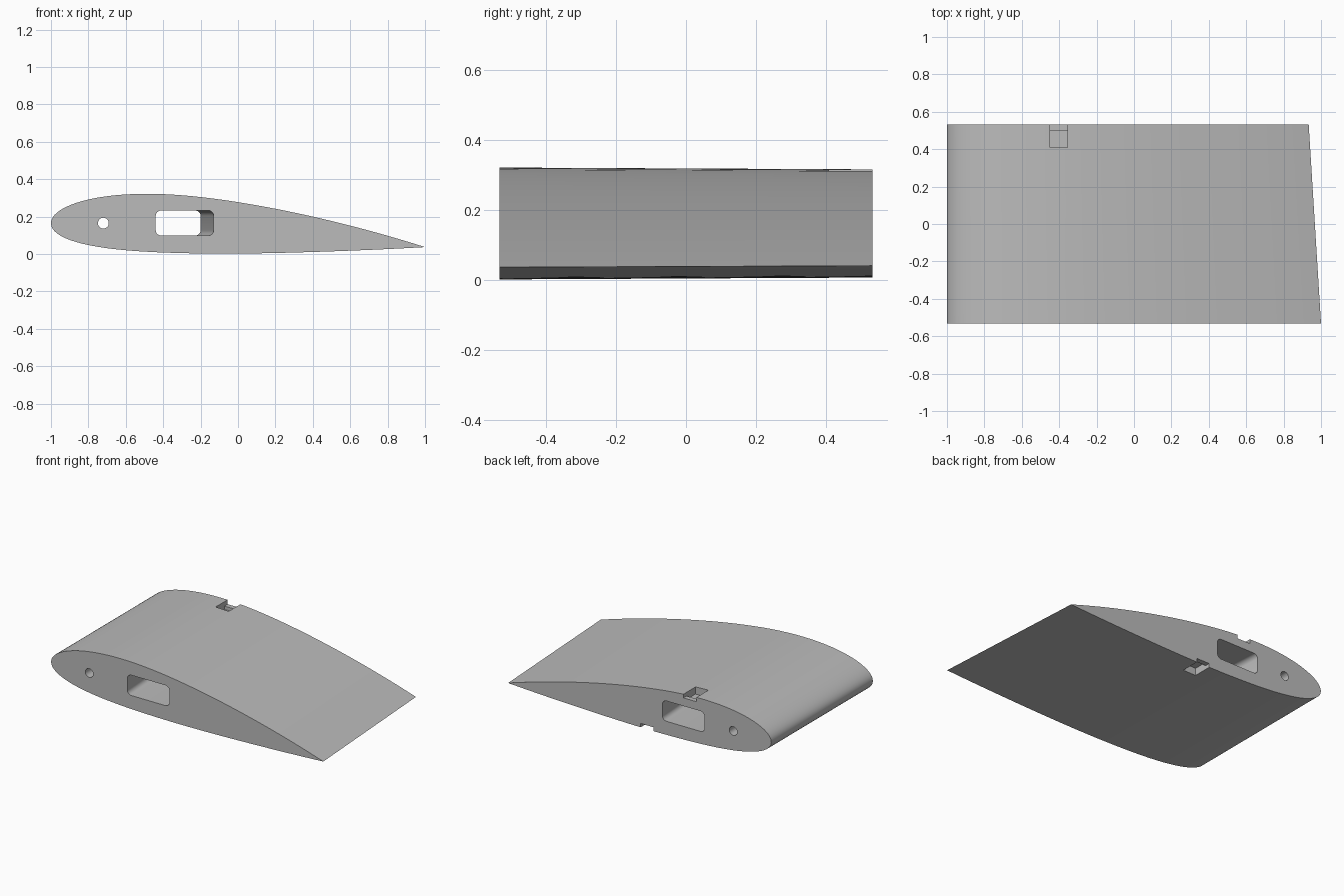
import bpy, bmesh, math

if "Cube" in bpy.data.objects:
    bpy.data.objects.remove(bpy.data.objects["Cube"], do_unlink=True)

HALF_SPAN = 0.533
NOSE_Z = 0.165

grey = bpy.data.materials.new("plain grey")
grey.use_nodes = True
colour = (0.5, 0.5, 0.5, 1)
grey.diffuse_color = colour
grey.node_tree.nodes["Principled BSDF"].inputs["Base Color"].default_value = colour


def loft(name, front, back, y0, y1):
    """Solid between two outlines of (x, z) points."""
    bm = bmesh.new()
    a = [bm.verts.new((x, y0, z)) for x, z in front]
    b = [bm.verts.new((x, y1, z)) for x, z in back]
    bm.faces.new(a)
    bm.faces.new(b[::-1])
    for i in range(len(a)):
        j = (i + 1) % len(a)
        bm.faces.new((a[i], b[i], b[j], a[j]))
    bmesh.ops.recalc_face_normals(bm, faces=bm.faces)
    mesh = bpy.data.meshes.new(name)
    bm.to_mesh(mesh)
    bm.free()
    mesh.materials.append(grey)
    obj = bpy.data.objects.new(name, mesh)
    bpy.context.collection.objects.link(obj)
    return obj


def airfoil(chord, steps=48):
    """Cambered section, nose at x = -1, drooping towards the tail."""
    upper, lower = [], []
    for i in range(steps + 1):
        t = (1 - math.cos(math.pi * i / steps)) / 2
        half = 0.78 * (0.2969 * math.sqrt(t) - 0.126 * t - 0.3516 * t**2
                       + 0.2843 * t**3 - 0.1036 * t**4)
        p, m = 0.4, 0.02
        d = p if t < p else 1 - p
        camber = m / d**2 * ((1 - 2 * p if t >= p else 0) + 2 * p * t - t * t)
        mid = camber - 0.064 * t
        x = -1 + chord * t
        upper.append((x, NOSE_Z + chord * (mid + half)))
        lower.append((x, NOSE_Z + chord * (mid - half)))
    return upper + lower[-2:0:-1]


def rounded_box(x0, x1, z0, z1, r, steps=6):
    points = []
    corners = ((x1 - r, z1 - r), (x0 + r, z1 - r), (x0 + r, z0 + r), (x1 - r, z0 + r))
    for k, (cx, cz) in enumerate(corners):
        for i in range(steps + 1):
            a = math.pi / 2 * (k + i / steps)
            points.append((cx + r * math.cos(a), cz + r * math.sin(a)))
    return points


def box(name, x0, x1, z0, z1, y0, y1):
    outline = [(x0, z0), (x1, z0), (x1, z1), (x0, z1)]
    return loft(name, outline, outline, y0, y1)


wing = loft("wing_section", airfoil(2.0), airfoil(1.934), -HALF_SPAN, HALF_SPAN)

# Slanted spar tunnel, extended a little past both ends
over = 0.05
slide = 0.07 * over / (2 * HALF_SPAN)
spar = loft("spar_cutter",
            rounded_box(-0.44 + slide, -0.13 + slide, 0.098, 0.233, 0.03),
            rounded_box(-0.51 - slide, -0.20 - slide, 0.098, 0.233, 0.03),
            -HALF_SPAN - over, HALF_SPAN + over)

# Straight round rod hole
ring = [(-0.72 + 0.029 * math.cos(math.tau * i / 32),
         0.165 + 0.029 * math.sin(math.tau * i / 32)) for i in range(32)]
rod = loft("rod_cutter", ring, ring, -HALF_SPAN - over, HALF_SPAN + over)

# Stepped latch notches at the back end, one above and one below
cutters = [
    spar, rod,
    box("top_pocket_cutter", -0.45, -0.355, 0.265, 0.4, 0.408, 0.5),
    box("top_lip_cutter", -0.45, -0.355, 0.287, 0.41, 0.49, 0.6),
    box("bottom_pocket_cutter", -0.135, -0.04, -0.1, 0.055, 0.408, 0.5),
    box("bottom_lip_cutter", -0.135, -0.04, -0.11, 0.033, 0.49, 0.6),
]

bpy.ops.object.select_all(action="DESELECT")
wing.select_set(True)
bpy.context.view_layer.objects.active = wing
for cutter in cutters:
    cutter.hide_render = True
    mod = wing.modifiers.new(cutter.name, "BOOLEAN")
    mod.operation = "DIFFERENCE"
    mod.solver = "EXACT"
    mod.object = cutter
    bpy.ops.object.modifier_apply(modifier=mod.name)
    bpy.data.objects.remove(cutter, do_unlink=True)

bpy.ops.object.shade_smooth_by_angle(angle=math.radians(30))
